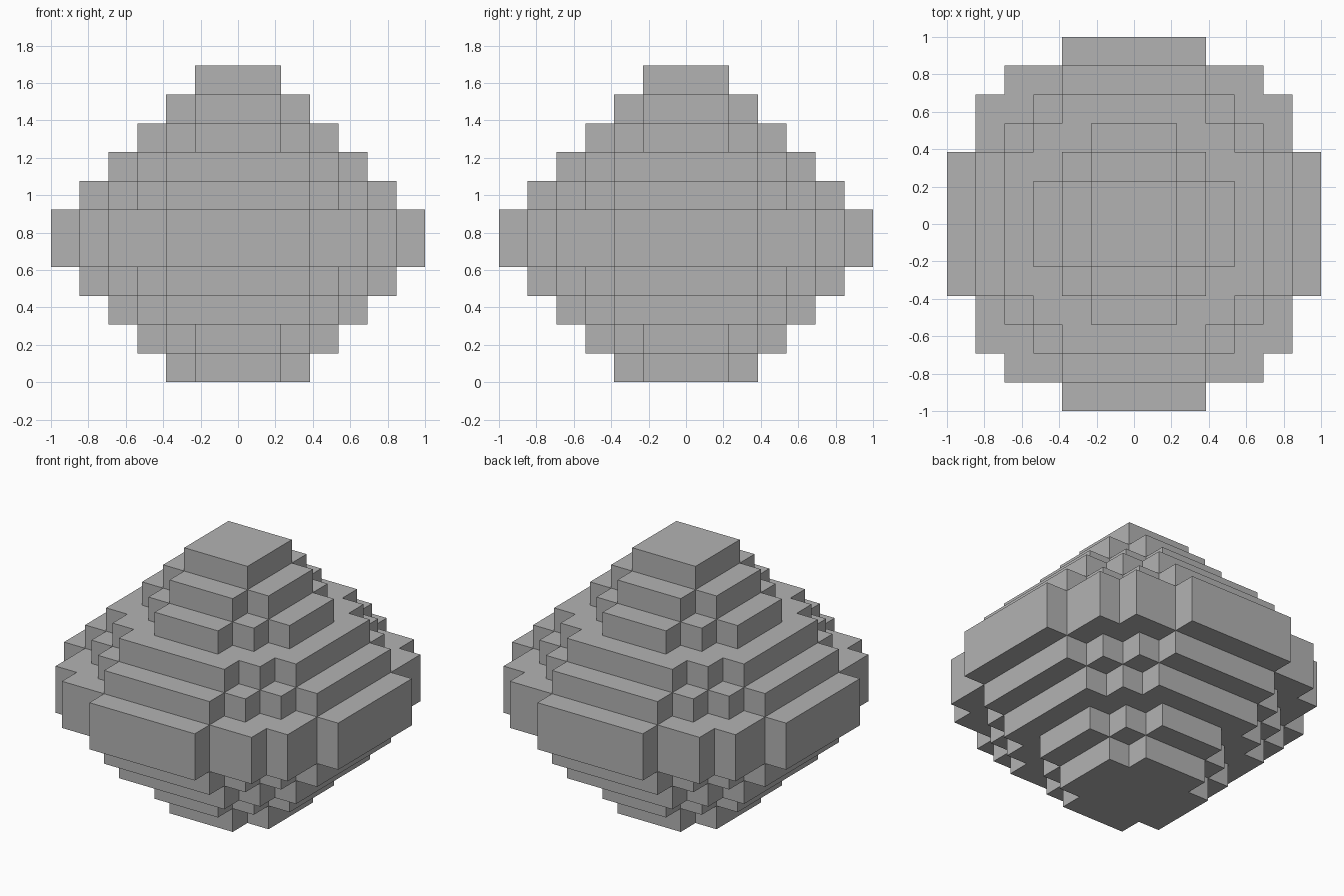
import bpy
import bmesh

cube = bpy.data.objects.get("Cube")
if cube:
    bpy.data.objects.remove(cube, do_unlink=True)

UNIT = 2 / 13  # edge length of one block

grey = bpy.data.materials.new("stone grey")
grey.use_nodes = True
colour = (0.45, 0.45, 0.45, 1)
grey.diffuse_color = colour
grey.node_tree.nodes["Principled BSDF"].inputs["Base Color"].default_value = colour


def stepped_outline(corners):
    """Full outline from the outer corners of one quarter, from +x round to +y."""
    quarter = []
    for i, (x, y) in enumerate(corners):
        if i:
            quarter.append((x, corners[i - 1][1]))  # inner corner of the step
        quarter.append((x, y))
    outline = []
    for _ in range(4):
        outline += quarter
        quarter = [(-y, x) for x, y in quarter]
    return outline


def add_layer(name, corners, bottom, height=1):
    """Extrude a stepped outline into one layer, sizes in blocks."""
    bm = bmesh.new()
    verts = [bm.verts.new((x * UNIT, y * UNIT, bottom * UNIT))
             for x, y in stepped_outline(corners)]
    base = bm.faces.new(verts)
    top = bmesh.ops.extrude_face_region(bm, geom=[base], use_keep_orig=True)["geom"]
    bmesh.ops.translate(bm, vec=(0, 0, height * UNIT),
                        verts=[v for v in top if isinstance(v, bmesh.types.BMVert)])
    bmesh.ops.recalc_face_normals(bm, faces=bm.faces)
    mesh = bpy.data.meshes.new(name)
    bm.to_mesh(mesh)
    bm.free()
    mesh.materials.append(grey)
    bpy.context.collection.objects.link(bpy.data.objects.new(name, mesh))


# Widest band, two blocks tall
add_layer("middle_band", [(6.5, 2.5), (5.5, 4.5), (4.5, 5.5), (2.5, 6.5)], 4, 2)

# Tiers mirrored above and below the band
tiers = {
    "wide_tier": [(5.5, 2.5), (4.5, 3.5), (3.5, 4.5), (2.5, 5.5)],
    "medium_tier": [(4.5, 2.5), (3.5, 3.5), (2.5, 4.5)],
    "narrow_tier": [(3.5, 1.5), (2.5, 2.5), (1.5, 3.5)],
    "end_tier": [(2.5, 1.5), (1.5, 2.5)],
}
for step, (name, corners) in enumerate(tiers.items()):
    add_layer("upper_" + name, corners, 6 + step)
    add_layer("lower_" + name, corners, 3 - step)

# Square block on top
add_layer("top_cap", [(1.5, 1.5)], 10)
